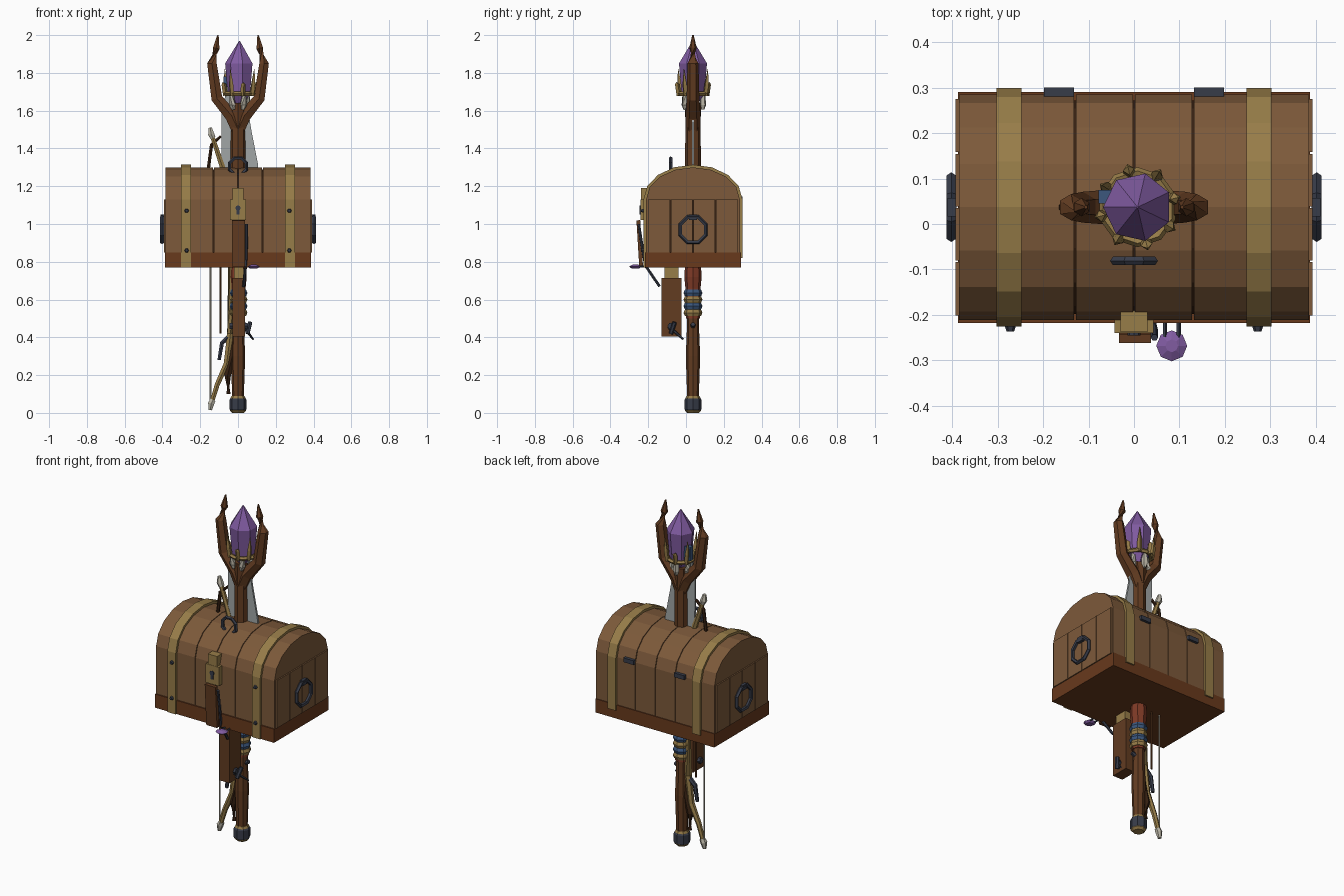
import bpy, bmesh, math
from mathutils import Vector, Matrix

if "Cube" in bpy.data.objects:
    bpy.data.objects.remove(bpy.data.objects["Cube"])

CY = 0.037  # shared depth of staff and chest centre


def mat(name, r, g, b):
    m = bpy.data.materials.new(name)
    m.diffuse_color = [(c / 255) ** 2.2 for c in (r, g, b)] + [1]
    m.use_nodes = True
    m.node_tree.nodes["Principled BSDF"].inputs["Base Color"].default_value = m.diffuse_color
    return m


WOOD = mat("wood", 124, 90, 61)
BASE = mat("base_wood", 104, 60, 34)
STAFF = mat("staff_wood", 98, 62, 38)
DARK = mat("dark_wood", 58, 38, 25)
GOLD = mat("gold", 150, 124, 74)
IRON = mat("iron", 58, 62, 74)
PURPLE = mat("crystal", 128, 92, 160)
STEEL = mat("steel", 160, 165, 165)
IVORY = mat("ivory", 185, 180, 165)
RED = mat("red_wrap", 125, 60, 42)
BLUE = mat("blue", 62, 88, 125)


def finish(name, bm, m):
    bmesh.ops.recalc_face_normals(bm, faces=bm.faces)
    me = bpy.data.meshes.new(name)
    bm.to_mesh(me)
    bm.free()
    me.materials.append(m)
    o = bpy.data.objects.new(name, me)
    bpy.context.collection.objects.link(o)
    return o


def box(name, m, x0, x1, y0, y1, z0, z1, tilt=0):
    bm = bmesh.new()
    bmesh.ops.create_cube(bm, size=1)
    bm.transform(Matrix.Translation(((x0 + x1) / 2, (y0 + y1) / 2, (z0 + z1) / 2))
                 @ Matrix.Rotation(tilt, 4, 'X') @ Matrix.Diagonal((x1 - x0, y1 - y0, z1 - z0, 1)))
    return finish(name, bm, m)


def prism(name, m, pts, a, b, axis):
    """Extrude a profile (y,z along x, or x,z along y) from a to b."""
    bm = bmesh.new()
    place = (lambda p, t: (t, p[0], p[1])) if axis == 'X' else (lambda p, t: (p[0], t, p[1]))
    r0, r1 = [[bm.verts.new(place(p, t)) for p in pts] for t in (a, b)]
    bm.faces.new(r0)
    bm.faces.new(r1)
    for i in range(len(pts)):
        j = (i + 1) % len(pts)
        bm.faces.new((r0[i], r0[j], r1[j], r1[i]))
    return finish(name, bm, m)


def tube(name, m, path, radii, n=6):
    """Faceted tube along a path, one radius per point."""
    bm = bmesh.new()
    P = [Vector(p) for p in path]
    rings = []
    for i, p in enumerate(P):
        d = P[min(i + 1, len(P) - 1)] - P[max(i - 1, 0)]
        q = d.to_track_quat('Z', 'Y')
        rings.append([bm.verts.new(p + q @ Vector((radii[i] * math.cos(t), radii[i] * math.sin(t), 0)))
                      for t in (2 * math.pi * k / n for k in range(n))])
    for r, s in zip(rings, rings[1:]):
        for k in range(n):
            bm.faces.new((r[k], r[(k + 1) % n], s[(k + 1) % n], s[k]))
    bm.faces.new(rings[0])
    bm.faces.new(rings[-1])
    return finish(name, bm, m)


def column(name, m, zr, n=8, x=0, y=CY):
    return tube(name, m, [(x, y, z) for z, r in zr], [r for z, r in zr], n)


def ring(name, m, centre, axis, R, r, n=8, k=5):
    bm = bmesh.new()
    q = Vector(axis).to_track_quat('Z', 'Y')
    V = []
    for i in range(n):
        a = 2 * math.pi * (i + 0.5) / n
        V.append([bm.verts.new(Vector(centre) + q @ Vector((
            (R + r * math.cos(b)) * math.cos(a), (R + r * math.cos(b)) * math.sin(a), r * math.sin(b))))
            for b in (2 * math.pi * j / k for j in range(k))])
    for i in range(n):
        for j in range(k):
            s, t = V[i], V[(i + 1) % n]
            bm.faces.new((s[j], s[(j + 1) % k], t[(j + 1) % k], t[j]))
    return finish(name, bm, m)


def arch(a, h, grow=0):
    return [(CY + (a + grow) * math.cos(math.pi * i / 8), 1.13 + (h + grow) * math.sin(math.pi * i / 8))
            for i in range(9)]


# Chest: dark core, base, front/back planks, lid staves, end planks
prism("chest_core", DARK, [(CY - .235, .80), *reversed(arch(.235, .158)), (CY + .235, .80)], -.378, .378, 'X')
box("chest_base", BASE, -.387, .387, -.218, .29, .77, .85)
edges = [-.387, -.13, 0, .13, .387]
for a, b in zip(edges, edges[1:]):
    a, b = a + .002, b - .002
    box("front_plank", WOOD, a, b, -.211, -.19, .85, 1.13)
    box("back_plank", WOOD, a, b, .264, .285, .85, 1.13)
    prism("lid_stave", WOOD, arch(.248, .17), a, b, 'X')
ends = [-.203, -.082, CY, .156, .277]
for s in (-1, 1):
    for a, b in zip(ends, ends[1:]):
        x0, x1 = sorted((s * .37, s * .393))
        box("end_plank", WOOD, x0, x1, a + .002, b - .002, .85, 1.13)
    ring("side_handle", IRON, (s * .402, CY, .97), (1, 0, 0), .072, .011)
    box("handle_mount", IRON, s * .40 - .01, s * .40 + .01, CY - .02, CY + .02, 1.02, 1.05)
    # Strap over front, lid and back, with rivets and hinge
    outer = arch(.248, .17, .014)
    inner = arch(.248, .17, -.01)
    strap = [(outer[0][0], .82), *outer, (outer[-1][0], .77), (inner[-1][0], .77), *reversed(inner), (inner[0][0], .82)]
    prism("strap", GOLD, strap, s * .275 - .027, s * .275 + .027, 'X')
    for z in (.86, 1.07):
        tube("rivet", IRON, [(s * .272, -.222, z), (s * .272, -.237, z)], [.013, .008], 6)
    box("hinge", IRON, s * .165 - .033, s * .165 + .033, .28, .30, 1.12, 1.145)

# Lock and lid ring
box("lock_plate", GOLD, -.043, .043, -.24, -.20, 1.02, 1.13)
box("lock_hasp", GOLD, -.03, .03, -.238, -.19, 1.10, 1.19)
box("keyhole", IRON, -.008, .008, -.245, -.235, 1.05, 1.08)
tube("keyhole_top", IRON, [(0, -.235, 1.085), (0, -.245, 1.085)], [.014, .014], 8)
ring("lid_ring", IRON, (0, -.081, 1.305), (0, 1, 0), .047, .010)

# Hanging board, strap and purple charm in front
box("front_board", STAFF, -.033, .037, -.255, -.235, .775, 1.02, .06)
tube("charm_cord", IRON, [(.045, -.25, 1.0), (.045, -.235, .90), (.04, -.215, .78), (.03, -.14, .67)], [.008] * 4)
tube("charm_disc", PURPLE, [(.083, -.268, .765), (.083, -.268, .775), (.083, -.268, .785)], [.02, .034, .014], 8)
for x in (.068, .098):
    tube("charm_prong", IRON, [(x, -.21, .775), (x, -.25, .775)], [.005, .005], 5)

# Crossbow stock below the chest
box("stock", STAFF, -.028, .036, -.13, -.025, .405, .715)
box("stock_top", GOLD, -.02, .028, -.115, -.04, .71, .78)
tube("stock_trigger", IRON, [(.02, -.105, .46), (.05, -.06, .43), (.08, -.015, .39)], [.01, .008, .005])
tube("stock_bolt", IRON, [(.05, -.08, .42), (.065, -.06, .48)], [.012, .012])
tube("stock_knob", IRON, [(-.045, -.08, .46), (.05, -.08, .46)], [.018, .018])

# Staff
column("ferrule", IRON, [(.005, .035), (.02, .045), (.07, .045), (.08, .038)])
column("ferrule_band", GOLD, [(.0, .03), (.012, .042), (.078, .04), (.09, .034)])
column("staff_shaft", STAFF, [(.06, .03), (.3, .038), (.45, .032), (.8, .034), (1.3, .042), (1.55, .04), (1.64, .045)])
column("red_wrap", RED, [(.50, .038), (.66, .04), (.72, .046), (.78, .042)])
for i, z in enumerate((.53, .565, .60, .635)):
    column("grip_band", (BLUE if i % 2 else GOLD), [(z - .017, .043), (z, .05), (z + .017, .043)])
for s in (-1, 1):
    tube("staff_prong", STAFF, [(0, CY, 1.5), (s * .035, CY, 1.575), (s * .112, CY, 1.665), (s * .138, CY, 1.85),
         (s * .115, CY, 1.93), (s * .106, CY, 2.0)], [.04, .04, .034, .029, .02, .004])

# Crystal, its crown and small shards
column("crystal", PURPLE, [(1.64, .03), (1.69, .062), (1.85, .076), (1.97, .002)], 7, .008)
ring("crown_ring", GOLD, (.008, CY, 1.69), (0, 0, 1), .076, .012, 10)
for i in range(8):
    a = 2 * math.pi * (i + .3) / 8
    c, s = math.cos(a), math.sin(a)
    h = 1.82 if i % 2 else 1.75
    tube("crown_claw", GOLD, [(.008 + c * .076, CY + s * .076, 1.68), (.008 + c * .085, CY + s * .085, 1.74),
         (.008 + c * .092, CY + s * .092, h)], [.013, .013, .001], 4)
for i in range(5):
    a = 2 * math.pi * (i + .25) / 5
    x, y = .052 * math.cos(a), CY + .052 * math.sin(a)
    tube("small_shard", IVORY, [(x * .8, y, 1.605), (x, y, 1.63), (x, y, 1.69)], [.008, .018, .014], 5)
box("blue_feather", BLUE, -.078, -.04, .045, .075, 1.70, 1.78)

# Sword: blade above, curved guard and grip below
prism("blade", STEEL, [(-.085, 1.0), (-.088, 1.58), (-.055, 1.74), (.04, 1.69), (.07, 1.5), (.105, 1.32), (.105, 1.0)],
      CY - .006, CY + .006, 'Y')
tube("sword_guard", IRON, [(-.10, CY, .28), (-.085, CY, .37), (0, CY, .45), (.045, CY, .47)], [.01, .013, .016, .012])
tube("sword_grip", DARK, [(-.05, CY, .10), (-.055, CY, .2), (-.03, CY, .30), (0, CY, .45)], [.012, .02, .02, .02])

# Bow, string and arrow
limb = [(-.145, .035), (-.11, .15), (-.06, .26), (-.04, .42), (-.03, .77), (-.04, 1.15), (-.085, 1.31), (-.145, 1.49)]
tube("bow", GOLD, [(x, CY, z) for x, z in limb], [.012, .015, .018, .02, .022, .018, .016, .012])
for z, d in ((.05, -1), (1.475, 1)):
    tube("bow_tip", IVORY, [(-.132, CY, z - d * .02), (-.142, CY, z), (-.147, CY, z + d * .035)], [.016, .019, .01])
column("bow_string", IVORY, [(.05, .005), (1.25, .005)], 5, -.145)
column("arrow_shaft", STAFF, [(.42, .006), (1.25, .006)], 5, -.092)
tube("bow_brace", DARK, [(-.16, CY, 1.27), (-.14, CY, 1.42), (-.09, CY, 1.465)], [.010, .010, .008])
